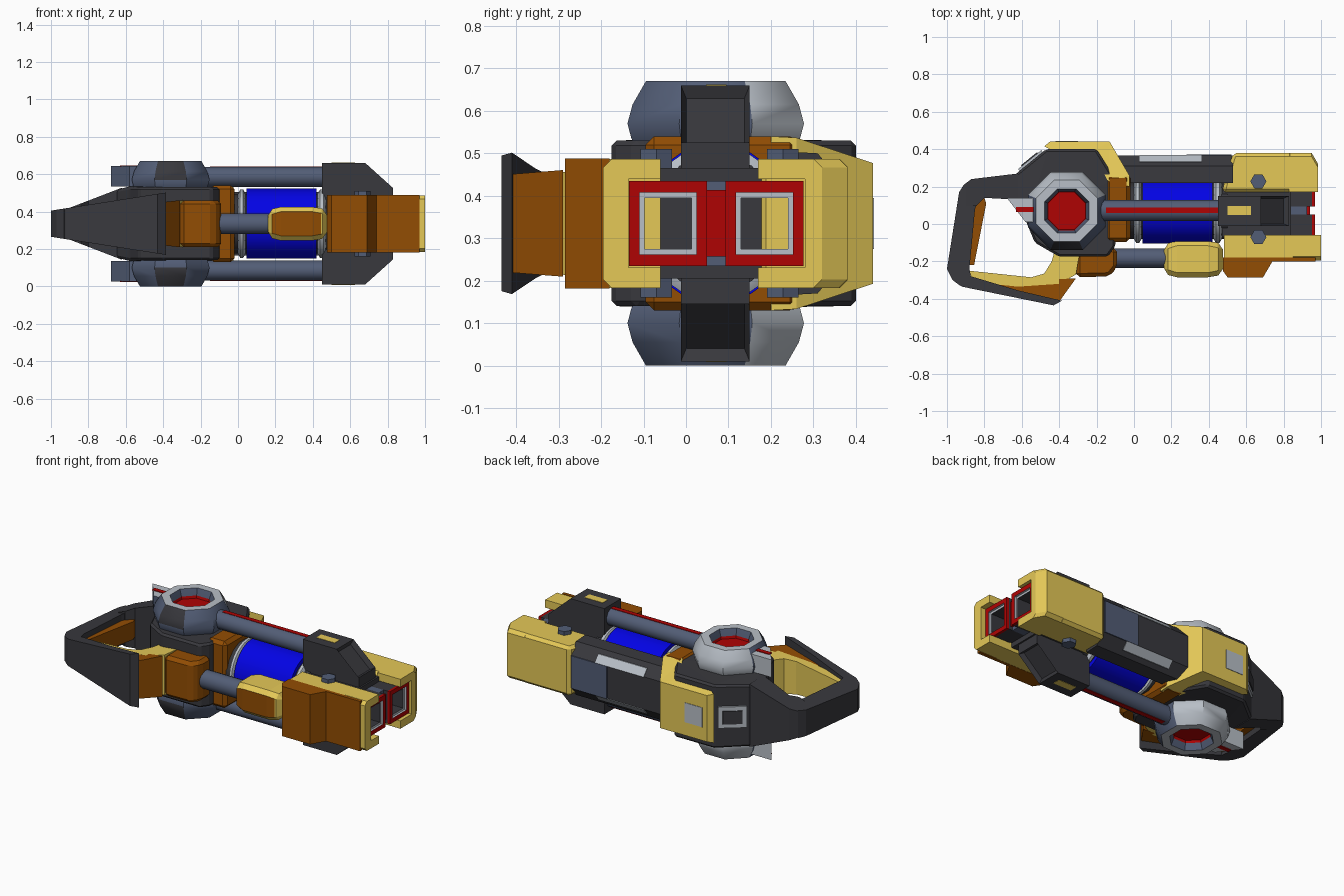
import bpy, bmesh, math
from mathutils import Vector

cube = bpy.data.objects.get("Cube")
if cube:
    bpy.data.objects.remove(cube)

MID = 0.335   # height of the mirror plane
AXIS = 0.07   # y of the main axis


def material(name, rgb):
    m = bpy.data.materials.new(name)
    m.use_nodes = True
    m.diffuse_color = (*rgb, 1)
    m.node_tree.nodes["Principled BSDF"].inputs["Base Color"].default_value = (*rgb, 1)
    return m


NAMES = ["yellow", "brown", "dark_grey", "slate", "light_grey", "red", "blue"]
COLOURS = [(.78, .58, .095), (.29, .075, .001), (.04, .04, .047), (.085, .11, .18),
           (.48, .52, .57), (.43, .001, .001), (.001, .001, .78)]
MATS = [material(n, c) for n, c in zip(NAMES, COLOURS)]
YELLOW, BROWN, DARK, SLATE, LIGHT, RED, BLUE = range(7)


def loft(name, rings, mat, bands=None, rule=None, bevel=0, smooth=False, edit=None):
    """Skin a list of rings, cap both ends, colour by band or by rule."""
    bm = bmesh.new()
    loops = [[bm.verts.new(p) for p in r] for r in rings]
    n = len(loops[0])
    for k, (a, b) in enumerate(zip(loops, loops[1:])):
        for i in range(n):
            j = (i + 1) % n
            f = bm.faces.new((a[i], a[j], b[j], b[i]))
            f.material_index = bands[k] if bands else mat
    for k, cap in ((0, loops[0][::-1]), (-1, loops[-1])):
        f = bm.faces.new(cap)
        f.material_index = bands[k] if bands else mat
    bmesh.ops.recalc_face_normals(bm, faces=bm.faces)
    if edit:
        edit(bm)
    if bevel:
        bmesh.ops.bevel(bm, geom=list(bm.edges), offset=bevel, segments=1,
                        affect='EDGES', clamp_overlap=True, material=-1)
    bmesh.ops.triangulate(bm, faces=[f for f in bm.faces if len(f.verts) > 4])
    bm.normal_update()
    if rule:
        for f in bm.faces:
            f.material_index = rule(f.calc_center_median(), f.normal)
    me = bpy.data.meshes.new(name)
    bm.to_mesh(me)
    bm.free()
    for m in MATS:
        me.materials.append(m)
    ob = bpy.data.objects.new(name, me)
    bpy.context.collection.objects.link(ob)
    if smooth:
        bpy.context.view_layer.objects.active = ob
        ob.select_set(True)
        bpy.ops.object.shade_smooth_by_angle(angle=math.radians(40))
        ob.select_set(False)
    return ob


def slab(name, outline, half, mat, **kw):
    """Plan outline thickened about the mirror plane; half may depend on x, y."""
    h = half if callable(half) else lambda x, y: half
    rings = [[(x, y, MID + s * h(x, y)) for x, y in outline] for s in (-1, 1)]
    return loft(name, rings, mat, **kw)


def layer(name, outline, lo, hi, s, mat, **kw):
    """Plan outline between two distances from the mirror plane on side s."""
    return loft(name, [[(x, y, MID + s * d) for x, y in outline] for d in (lo, hi)], mat, **kw)


def rect(x0, x1, y0, y1):
    return [(x0, y0), (x1, y0), (x1, y1), (x0, y1)]


def section(x, y, ry, rz, n=8, z=MID):
    """Regular ring across the x axis, flat sides up; n=4 gives a rectangle."""
    k = 1 / math.cos(math.pi / n)
    return [(x, y + k * ry * math.cos(math.tau * (i + .5) / n),
             z + k * rz * math.sin(math.tau * (i + .5) / n)) for i in range(n)]


# Rear body with its tapering arm
def body_half(x, y):
    return min(.195, max(.065, .085 + .385 * (x + .9)))


slab("rear_body", [(-.63, .27), (-.47, .4), (-.2, .4), (-.1, .24), (-.1, -.12), (-.14, -.175),
                   (-.4, -.175), (-.53, -.1), (-.58, .02), (-.65, .13)], body_half, DARK, bevel=.012)
slab("handle_arm", [(-.62, .27), (-.87, .24), (-.91, .21), (-.94, .1), (-.84, .1),
                    (-.8, .14), (-.62, .13)], body_half, DARK)


# Handle loop
def bar_half(x, y):
    return .07 + .157 * (x + 1)


slab("handle_back", [(-.91, .21), (-.935, .17), (-1, -.24), (-.97, -.3), (-.93, -.33),
                     (-.87, -.29), (-.88, -.24), (-.85, .08), (-.83, .13)], bar_half, DARK)
slab("handle_bar", [(-.95, -.315), (-.92, -.335), (-.43, -.435), (-.385, -.41),
                    (-.62, -.355), (-.87, -.28)], bar_half, DARK)
slab("handle_back_lining", [(-.86, .1), (-.8, .14), (-.79, .11), (-.855, -.22), (-.89, -.22)], .055, BROWN)
slab("grip_lower", [(-.86, -.29), (-.62, -.36), (-.4, -.415), (-.31, -.29), (-.5, -.3)],
     lambda x, y: .065 + .11 * (x + .86), BROWN)
slab("grip_lining", [(-.88, -.25), (-.86, -.31), (-.62, -.335), (-.4, -.32), (-.31, -.27),
                     (-.29, -.15), (-.42, -.13), (-.44, -.2), (-.48, -.265), (-.55, -.285)],
     lambda x, y: .07 + .095 * (x + .88), YELLOW)
slab("trigger_guard", [(-.31, -.285), (-.13, -.28), (-.09, -.23), (-.09, -.13), (-.31, -.13)],
     .125, BROWN, bevel=.02)

# Yellow rear bracket and vents
slab("rear_bracket", [(-.48, .415), (-.45, .44), (-.13, .44), (-.025, .26), (-.025, .2),
                      (-.14, .23), (-.22, .39), (-.43, .39)],
     lambda x, y: .205 - max(0, y - .25) * .33, YELLOW)
slab("bracket_plate", rect(-.42, -.3, .435, .443), .06, LIGHT)
slope, out = Vector((.16, .13)).normalized(), Vector((-.13, .16)).normalized()
for name, w, d, h, m in (("vent_frame", .08, .012, .065, LIGHT), ("vent_grille", .055, .018, .04, DARK)):
    c = Vector((-.55, .335))
    slab(name, [c + slope * a + out * b for a, b in ((-w, -.02), (w, -.02), (w, d), (-w, d))], h, m)

# Collar and power cell
slab("collar", rect(-.15, -.02, -.095, .265), .205, BROWN, bevel=.02)
loft("cell_core", [section(x, AXIS, .15, .16, 16) for x in (-.05, .5)], DARK, smooth=True)
loft("power_cell", [section(x, AXIS, .175, .187, 32) for x in (.045, .42)], BLUE, smooth=True)
for name, x, t in (("cell_ring_rear", .0, .04), ("cell_ring_front", .425, .045)):
    loft(name, [section(x + t * a, AXIS, r, r + .01, 32) for a, r in ((0, .15), (.3, .172), (.7, .172), (1, .15))],
         LIGHT, smooth=True)

# Shell behind the cell
loft("rear_shell", [[(x, y, MID + z) for y, z in ((.22, -.17), (.31, -.165), (.365, -.1), (.365, .1),
                                                 (.31, .165), (.22, .17))] for x in (-.1, .53)], DARK)
slab("shell_panel", rect(.28, .52, .36, .371), .1, SLATE)
for s in (-1, 1):
    loft("shell_strip", [[(x, y, MID + s * d) for y, d in ((.355, .1), (.37, .1), (.335, .141), (.32, .141))]
                         for x in (.03, .36)], LIGHT)


# Front housings, each ending in a pair of jaws around a barrel
def jaws(name, ends, inner, notch):
    c = .02 if notch > inner else -.02
    h, g = .152, .104
    loft(name, [[(x, y, MID + z) for y, z in (
        (inner, h), (o - c, h), (o, h - .02), (o, .02 - h), (o - c, -h),
        (inner, -h), (inner, -g), (notch, -g), (notch, g), (inner, g))] for x, o in ends], YELLOW)


slab("housing_back", [(.47, .17), (.49, .25), (.53, .38), (.85, .38), (.85, .17)], .152, YELLOW, bevel=.018)
jaws("housing_back_jaws", ((.83, .38), (.95, .38), (.985, .32)), .17, .28)
slab("housing_front", rect(.48, .85, -.19, -.06), .152, YELLOW)
jaws("housing_front_jaws", ((.83, -.195), (1, -.195)), -.06, -.136)
slab("housing_front_cover", [(.475, -.25), (.5, -.285), (.69, -.285), (.74, -.2), (.97, -.2),
                             (.97, -.18), (.475, -.18)], .153, BROWN)
slab("housing_core", rect(.47, .84, -.07, .19), .13, DARK)

# Twin square barrels
for side, y in (("right", -.042), ("left", .185)):
    steps = [(.6, .1), (.952, .1), (.968, .1), (.968, .073), (.955, .073), (.955, .06), (.82, .06)]
    loft("barrel_" + side, [section(x, y, h * .92, h, 4) for x, h in steps], DARK,
         bands=[DARK, RED, RED, LIGHT, LIGHT, DARK])
slab("barrel_link", rect(.8, .94, .045, .1), .078, RED)
slab("barrel_link_core", rect(.8, .925, .045, .1), .1, SLATE)


# Recess in the sloping nose of each rail block
def hollow_nose(bm):
    nose = [f for f in bm.faces if f.normal.x > .3 and abs(f.normal.z) > .3]
    bmesh.ops.inset_region(bm, faces=nose, thickness=.018, depth=-.03)


# Parts repeated above and below the mirror plane
DOME = [(.2, .17), (.215, .2), (.225, .235), (.212, .28), (.178, .335), (.128, .335), (.112, .295), (.108, .28)]
for s, word in ((1, "upper"), (-1, "lower")):
    def dome_colour(c, n, s=s):
        d, r = (c.z - MID) * s, math.hypot(c.x + .36, c.y - AXIS)
        if d > .275 and r < .103:
            return RED
        if r < .125:
            return SLATE
        if n.y < -.7 and abs(n.x) < .2 and d > .24:
            return DARK
        return LIGHT if d > .33 or c.y > .12 else SLATE

    def spin(r, d):
        return [(-.36 + r * math.cos(math.tau * (i + .5) / 8), AXIS + r * math.sin(math.tau * (i + .5) / 8),
                 MID + s * d) for i in range(8)]
    loft(word + "_dome", [spin(r, d) for r, d in DOME], SLATE, rule=dome_colour, smooth=True)

    loft(word + "_rail", [section(x, AXIS + .002, .056, .053, 12, MID + s * .25) for x in (-.2, .46)],
         SLATE, smooth=True)
    layer(word + "_rail_stripe", rect(-.15, .46, .06, .088), .298, .305, s, RED)
    layer(word + "_tail_fin", [(-.68, .14), (-.5, .14), (-.5, .01), (-.58, .01)], .2, .308, s, LIGHT,
          rule=lambda c, n: SLATE if n.y < -.5 else LIGHT)
    layer(word + "_tail_stripe", rect(-.63, -.5, .065, .092), .305, .312, s, RED)

    profile = [(.45, .105), (.45, .325), (.68, .325), (.83, .19), (.83, .105)]
    loft(word + "_rail_block", [[(x, y, MID + s * d) for x, d in profile] for y in (-.012, .15)],
         DARK, edit=hollow_nose)
    layer(word + "_block_inlay", rect(.5, .625, .047, .095), .32, .327, s, YELLOW)

    # Hexagonal bolts
    for side, y in (("right", -.07), ("left", .228)):
        hexagon = [(.665 + .043 * math.cos(math.tau * i / 6), y + .043 * math.sin(math.tau * i / 6))
                   for i in range(6)]
        layer(word + "_bolt_" + side, hexagon, .13, .175, s, SLATE)

# Side rod and capsule
loft("side_rod", [section(x, -.182, .052, .055, 16) for x in (-.12, .2)], SLATE, smooth=True)
loft("capsule", [section(x, -.188, .097 * k, .09 * k, 4) for x, k in ((.16, .75), (.205, 1), (.42, 1), (.475, .8))],
     YELLOW, bevel=.025, rule=lambda c, n: BROWN if n.y < -.8 and c.x < .43 else YELLOW)
